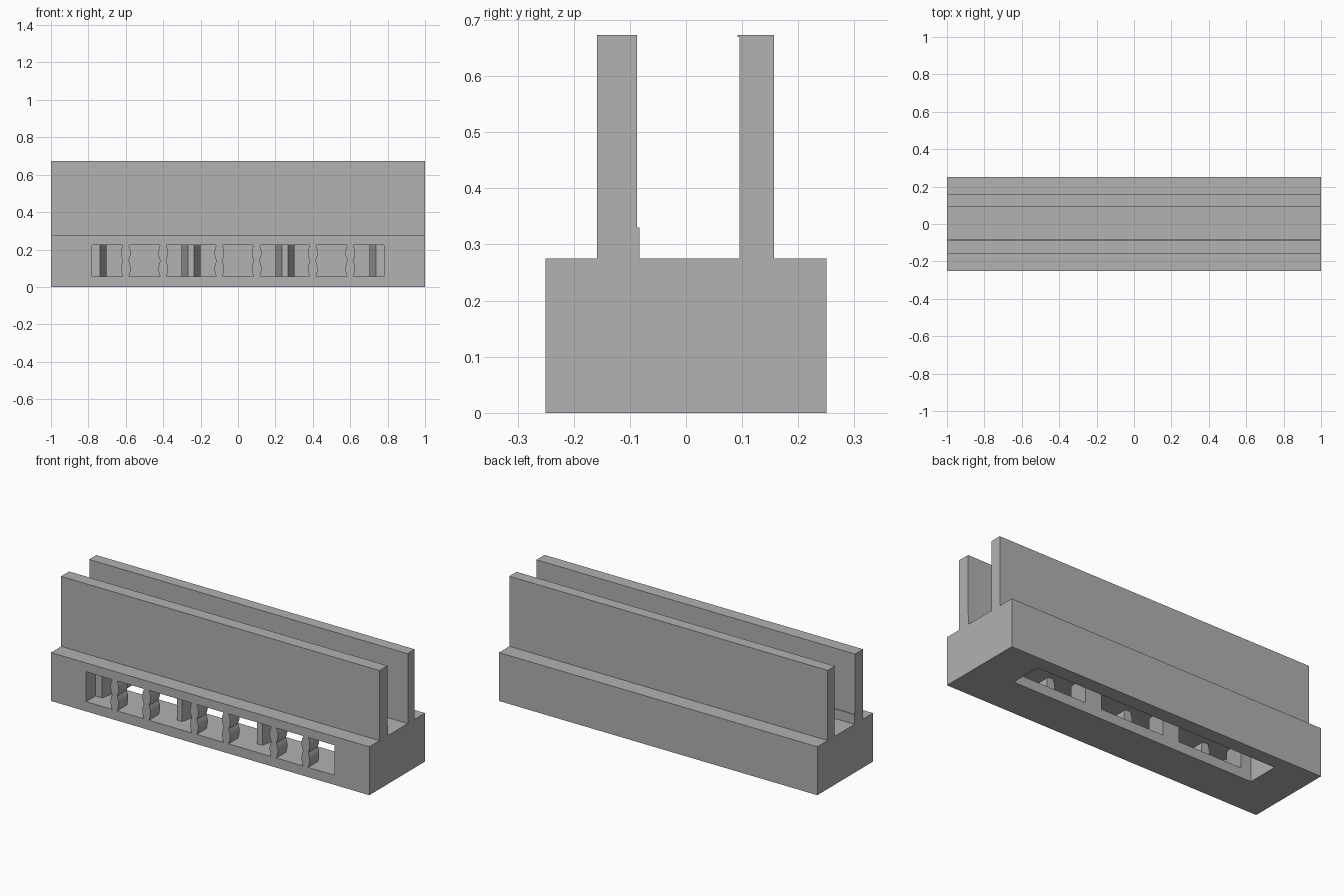
import bpy, bmesh, math
from mathutils import Vector

cube = bpy.data.objects.get("Cube")
if cube:
    bpy.data.objects.remove(cube, do_unlink=True)

GREY = (0.445, 0.445, 0.445, 1.0)
grey = bpy.data.materials.new("plain grey")
grey.use_nodes = True
grey.diffuse_color = GREY
grey.node_tree.nodes["Principled BSDF"].inputs["Base Color"].default_value = GREY


def prism(name, outline, place, sweep):
    """Extrude a closed 2D outline; place maps its points into space."""
    bm = bmesh.new()
    face = bm.faces.new([bm.verts.new(place(a, b)) for a, b in outline])
    result = bmesh.ops.extrude_face_region(bm, geom=[face])
    verts = [v for v in result["geom"] if isinstance(v, bmesh.types.BMVert)]
    bmesh.ops.translate(bm, verts=verts, vec=Vector(sweep))
    bmesh.ops.recalc_face_normals(bm, faces=bm.faces)
    mesh = bpy.data.meshes.new(name)
    bm.to_mesh(mesh)
    bm.free()
    mesh.materials.append(grey)
    obj = bpy.data.objects.new(name, mesh)
    bpy.context.collection.objects.link(obj)
    return obj


def rect(a0, a1, b0, b1):
    return [(a0, b0), (a1, b0), (a1, b1), (a0, b1)]


def along_x(name, outline):
    """Full-length bar from a cross-section in y and z."""
    return prism(name, outline, lambda y, z: (-1, y, z), (2, 0, 0))


def cut(target, cutter):
    cutter.hide_render = True
    mod = target.modifiers.new("opening", "BOOLEAN")
    mod.operation = "DIFFERENCE"
    mod.solver = "EXACT"
    mod.object = cutter
    bpy.context.view_layer.objects.active = target
    bpy.ops.object.modifier_apply(modifier=mod.name)
    bpy.data.objects.remove(cutter, do_unlink=True)


FRONT, POST_BACK = -0.25, -0.165
SILL, LINTEL = 0.055, 0.225
HEIGHT = LINTEL - SILL

# Base block with the two upright walls on top
base = along_x("base", rect(FRONT, 0.25, 0, 0.275))
along_x("front_wall", [(-0.159, 0.275), (-0.083, 0.275), (-0.083, 0.33),
                       (-0.087, 0.33), (-0.087, 0.673), (-0.159, 0.673)])
along_x("back_wall", [(0.095, 0.275), (0.157, 0.275), (0.157, 0.673),
                      (0.092, 0.673), (0.092, 0.67), (0.095, 0.67)])

# Slot open at the bottom
cut(base, prism("slot_cutter", rect(-0.767, 0.767, -0.013, 0.17),
                lambda x, y: (x, y, -0.1), (0, 0, LINTEL + 0.1)))

# Front gallery leading through three tapered channels into the slot
plan = [(-0.78, FRONT - 0.1), (-0.78, POST_BACK)]
for centre in (-0.503, 0, 0.503):
    plan += [(centre - 0.235, POST_BACK), (centre - 0.2, -0.013), (centre - 0.2, 0.03),
             (centre + 0.2, 0.03), (centre + 0.2, -0.013), (centre + 0.235, POST_BACK)]
plan += [(0.78, POST_BACK), (0.78, FRONT - 0.1)]
cut(base, prism("gallery_cutter", plan, lambda x, y: (x, y, SILL), (0, 0, HEIGHT)))

# Posts with two rounded bulges, dividing the gallery into windows
steps = 20
side = []
for i in range(steps + 1):
    t = i / steps
    side.append((0.016 + 0.01 * abs(math.cos(math.tau * (t - 0.25))), SILL + t * HEIGHT))
outline = side + [(-x, z) for x, z in reversed(side)]
for i, centre in enumerate((-0.6, -0.4, -0.1, 0.1, 0.4, 0.6)):
    prism(f"post_{i + 1}", outline, lambda x, z: (centre + x, FRONT, z),
          (0, POST_BACK - FRONT, 0))
